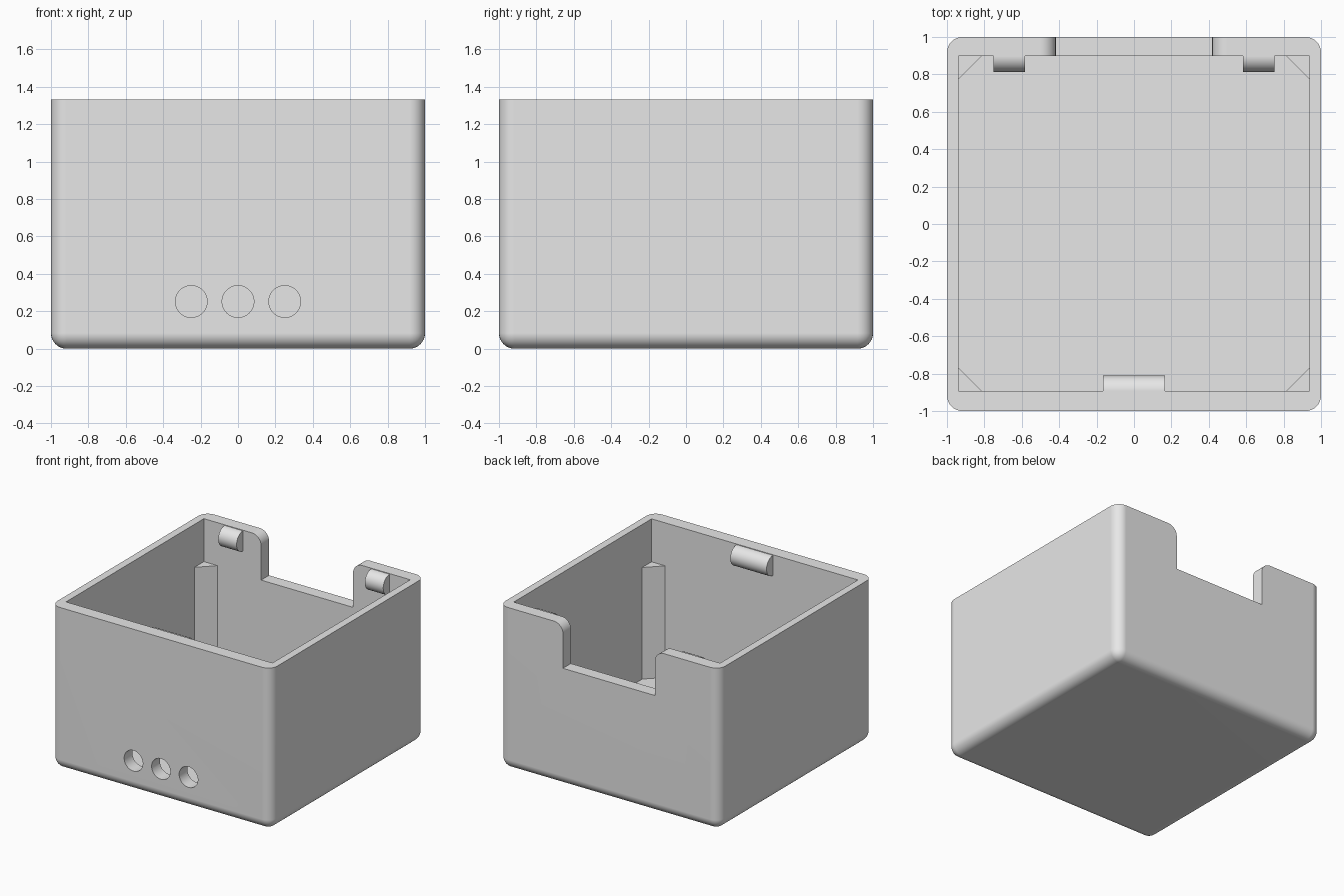
import bpy, bmesh, math

cube = bpy.data.objects.get("Cube")
if cube:
    bpy.data.objects.remove(cube, do_unlink=True)

HEIGHT = 1.333
ROUND = 0.083          # fillet and clip radius
FLOOR = 0.063
SIDE, FRONT, BACK = 0.938, -0.893, 0.897   # inner wall planes

grey = bpy.data.materials.new("light grey plastic")
grey.use_nodes = True
grey.diffuse_color = (0.8, 0.8, 0.8, 1)
grey.node_tree.nodes["Principled BSDF"].inputs["Base Color"].default_value = (0.8, 0.8, 0.8, 1)


def finish(name, bm):
    bmesh.ops.recalc_face_normals(bm, faces=bm.faces[:])
    mesh = bpy.data.meshes.new(name)
    bm.to_mesh(mesh)
    bm.free()
    mesh.materials.append(grey)
    obj = bpy.data.objects.new(name, mesh)
    bpy.context.collection.objects.link(obj)
    return obj


def box_mesh(lo, hi):
    bm = bmesh.new()
    bmesh.ops.create_cube(bm, size=1)
    for v in bm.verts:
        v.co = [(a + b) / 2 + c * (b - a) for a, b, c in zip(lo, hi, v.co)]
    return bm


def prism(name, points, offset):
    """Extrude a closed outline by an offset vector."""
    bm = bmesh.new()
    face = bm.faces.new([bm.verts.new(p) for p in points])
    new = bmesh.ops.extrude_face_region(bm, geom=[face])["geom"]
    verts = [v for v in new if isinstance(v, bmesh.types.BMVert)]
    bmesh.ops.translate(bm, verts=verts, vec=offset)
    return finish(name, bm)


def disc(cy, cz, axis, at, radius, sides=48):
    """Circle outline, facing along x or y."""
    pts = []
    for i in range(sides):
        a = math.tau * i / sides
        u, w = cy + radius * math.cos(a), cz + radius * math.sin(a)
        pts.append((at, u, w) if axis == "x" else (u, at, w))
    return pts


def smooth(obj):
    bpy.ops.object.select_all(action="DESELECT")
    obj.select_set(True)
    bpy.context.view_layer.objects.active = obj
    bpy.ops.object.shade_smooth_by_angle(angle=math.radians(30))


# Shell with rounded upright and bottom edges
bm = box_mesh((-1, -1, 0), (1, 1, HEIGHT))
edges = [e for e in bm.edges if min(v.co.z for v in e.verts) < 0.1]
bmesh.ops.bevel(bm, geom=edges, offset=ROUND, segments=8, profile=0.5, affect="EDGES")
shell = finish("box_shell", bm)

# Cutters: cavity, cable notch with rounded shoulders, three front holes
cutters = [finish("cavity_cutter", box_mesh((-SIDE, FRONT, FLOOR), (SIDE, BACK, 1.5)))]
half = 0.418
shoulder = [(half, 0.967)]
for i in range(9):
    a = math.pi - i * math.pi / 16
    shoulder.append((half + ROUND + ROUND * math.cos(a), HEIGHT - ROUND + ROUND * math.sin(a)))
shoulder.append((half + ROUND, 1.5))
outline = shoulder + [(-x, z) for x, z in reversed(shoulder)]
cutters.append(prism("notch_cutter", [(x, 0.8, z) for x, z in outline], (0, 0.4, 0)))
for x in (-0.25, 0, 0.25):
    cutters.append(prism("hole_cutter", disc(x, 0.252, "y", -1.1, 0.085), (0, 0.3, 0)))

bpy.context.view_layer.objects.active = shell
for cutter in cutters:
    cutter.hide_render = True
    mod = shell.modifiers.new("cut", "BOOLEAN")
    mod.operation = "DIFFERENCE"
    mod.solver = "EXACT"
    mod.object = cutter
    bpy.ops.object.modifier_apply(modifier=mod.name)
for cutter in cutters:
    bpy.data.objects.remove(cutter, do_unlink=True)
smooth(shell)
weighted = shell.modifiers.new("flat_walls", "WEIGHTED_NORMAL")
weighted.keep_sharp = True

# Triangular corner posts, sunk slightly into the walls and floor
LEG, SINK = 0.123, 0.02
for side, sx in (("left", 1), ("right", -1)):
    for end, y, sy in (("front", FRONT, -1), ("back", BACK, 1)):
        corner = [(-LEG, 0), (-LEG, SINK), (SINK, SINK), (SINK, -LEG), (0, -LEG)]
        pts = [(sx * (SIDE + a), y + sy * b, FLOOR - SINK) for a, b in corner]
        prism(f"{end}_{side}_post", pts, (0, 0, 0.98 - FLOOR + SINK))

# Half-round snap clips below the rim
for name, x0, x1, y in (("front_clip", -0.165, 0.165, FRONT),
                        ("back_left_clip", 0.583, 0.75, BACK),
                        ("back_right_clip", -0.75, -0.583, BACK)):
    smooth(prism(name, disc(y, 1.245, "x", x0, ROUND), (x1 - x0, 0, 0)))
